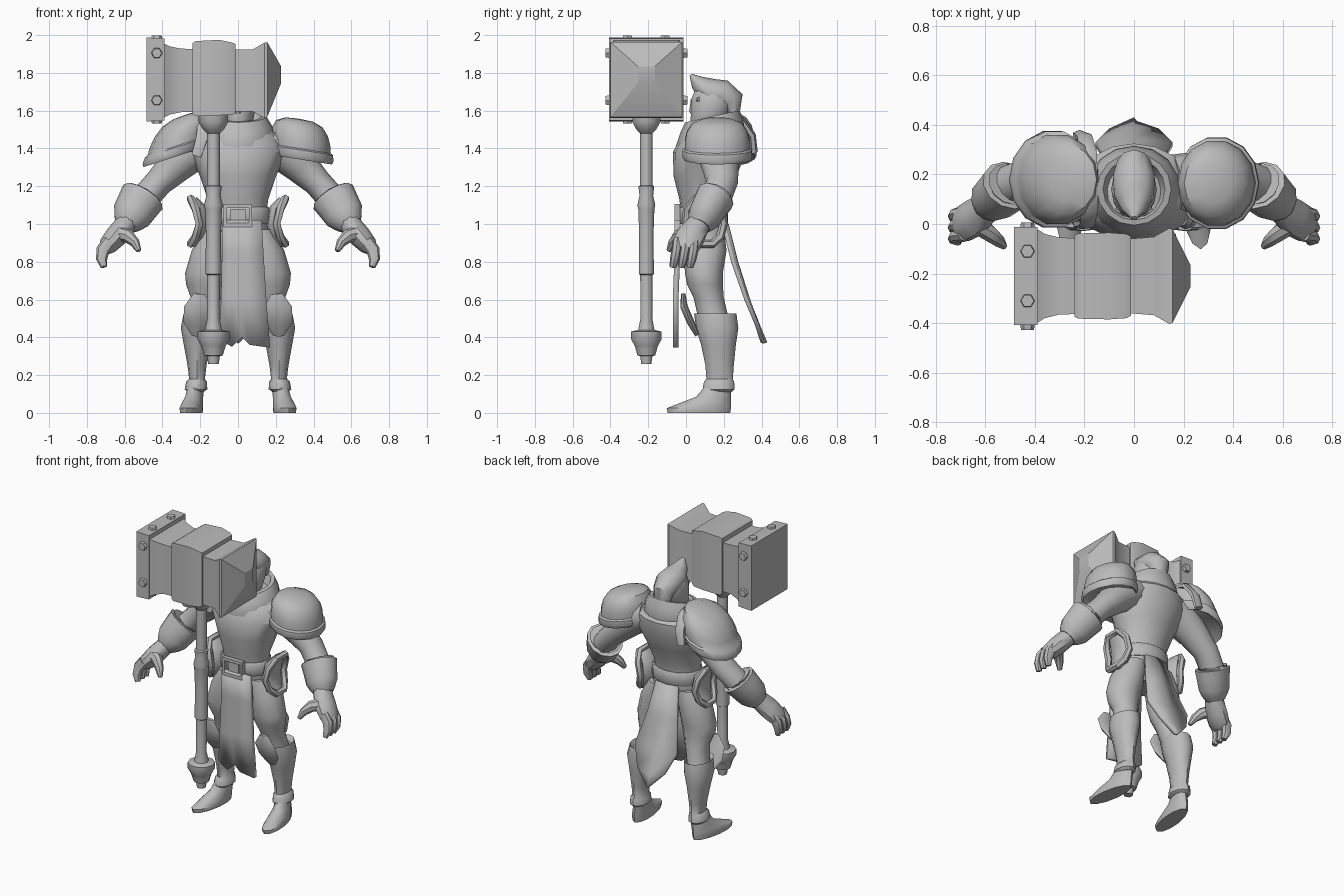
import bpy, bmesh, math
from mathutils import Vector as V

grey = bpy.data.materials.new("plain grey")
grey.diffuse_color = (0.5, 0.5, 0.5, 1)
X, Y, Z = V((1, 0, 0)), V((0, 1, 0)), V((0, 0, 1))


def finish(name, bm, angle=40):
    bmesh.ops.recalc_face_normals(bm, faces=bm.faces)
    me = bpy.data.meshes.new(name)
    bm.to_mesh(me)
    bm.free()
    me.materials.append(grey)
    ob = bpy.data.objects.new(name, me)
    bpy.context.collection.objects.link(ob)
    bpy.ops.object.select_all(action='DESELECT')
    ob.select_set(True)
    bpy.context.view_layer.objects.active = ob
    bpy.ops.object.shade_smooth_by_angle(angle=math.radians(angle))
    return ob


def loft(name, pts, n=12, frame=None, ref=Y, s=1, angle=40, closed=False):
    """Skin elliptical rings (x, y, z, ra, rb); square when n is 4. s=-1 mirrors in x."""
    bm = bmesh.new()
    rings = []
    cs = [V(p[:3]) for p in pts]
    k, off = (math.sqrt(2), math.pi / 4) if n == 4 else (1, 0)
    m = len(pts)
    for i, p in enumerate(pts):
        if frame:
            a, b = frame
        else:
            if closed:
                t = cs[(i + 1) % m] - cs[i - 1]
            else:
                t = cs[min(i + 1, m - 1)] - cs[max(i - 1, 0)]
            t.normalize()
            a = t.cross(ref).normalized()
            b = t.cross(a)
        ring = []
        for j in range(n):
            w = off + 2 * math.pi * j / n
            c = cs[i] + a * (p[3] * k * math.cos(w)) + b * (p[4] * k * math.sin(w))
            ring.append(bm.verts.new((c.x * s, c.y, c.z)))
        rings.append(ring)
    for i in range(m if closed else m - 1):
        r, q = rings[i], rings[(i + 1) % m]
        for j in range(n):
            bm.faces.new((r[j], r[(j + 1) % n], q[(j + 1) % n], q[j]))
    if not closed:
        bm.faces.new(rings[0])
        bm.faces.new(rings[-1])
    return finish(name, bm, angle)


def upright(name, pts, n=14, s=1, b=Y, **kw):
    return loft(name, pts, n, (X, b), s=s, **kw)


def sheet(name, rows, thick):
    bm = bmesh.new()
    g = [[bm.verts.new(p) for p in r] for r in rows]
    for r, q in zip(g, g[1:]):
        for j in range(len(r) - 1):
            bm.faces.new((r[j], r[j + 1], q[j + 1], q[j]))
    ob = finish(name, bm)
    mod = ob.modifiers.new("thickness", 'SOLIDIFY')
    mod.thickness = thick
    mod.offset = 0


# Torso, collar and belt
upright("torso", [(0, .10, .84, .13, .09), (0, .10, .95, .165, .115), (0, .09, 1.05, .15, .115),
                  (0, .09, 1.13, .16, .125), (0, .10, 1.25, .2, .165), (0, .125, 1.38, .26, .195),
                  (0, .15, 1.46, .23, .175), (0, .15, 1.53, .13, .12)], 16)
upright("collar", [(0, .13, 1.39, .16, .17), (0, .13, 1.45, .195, .185), (0, .135, 1.52, .18, .165),
                   (0, .14, 1.57, .15, .145), (0, .14, 1.57, .125, .125), (0, .14, 1.51, .1, .1)],
        16, b=V((0, 1, .22)))
upright("belt", [(0, .09, 1.0, .165, .125), (0, .09, 1.01, .172, .132),
                 (0, .09, 1.08, .168, .132), (0, .09, 1.09, .16, .125)], 16)
loft("buckle_frame", [(-.068, -.046, .995, .013, .014), (.066, -.046, .995, .013, .014),
                      (.066, -.046, 1.095, .013, .014), (-.068, -.046, 1.095, .013, .014)],
     4, closed=True)
loft("buckle_plate", [(0, -.043, 1.01, .04, .01), (0, -.043, 1.08, .04, .01)], 4, (X, Y))

# Head with swept hair
upright("head", [(0, .15, 1.46, .075, .08), (0, .10, 1.50, .05, .07), (0, .115, 1.535, .078, .095),
                 (0, .13, 1.60, .09, .105), (0, .14, 1.66, .092, .115), (0, .145, 1.71, .075, .1),
                 (0, .15, 1.74, .04, .06)])
loft("hair", [(0, .025, 1.79, .008, .012), (0, .06, 1.75, .04, .05), (0, .12, 1.70, .075, .085),
              (0, .19, 1.685, .08, .088), (0, .24, 1.65, .07, .07), (0, .255, 1.58, .03, .05)],
     10, ref=X)
upright("nose", [(0, .034, 1.585, .018, .014), (0, .032, 1.60, .018, .018), (0, .04, 1.66, .01, .015)], 6)
loft("brow", [(-.07, .07, 1.66, .012, .012), (0, .035, 1.65, .014, .014),
              (.07, .07, 1.66, .012, .012)], 6)

# Front cloth with a torn hem, and pointed rear cloth
cols = [0, .25, .45, .6, 1]
hem = [.39, .35, .40, .36, .345]
rows = [[(a + (b - a) * c, y, z) for c in cols]
        for z, y, a, b in [(1.02, -.045, -.085, .125), (.85, -.045, -.085, .135),
                           (.6, -.055, -.09, .15)]]
rows.append([(-.1 + .27 * c, -.055, h) for c, h in zip(cols, hem)])
sheet("front_cloth", rows, .03)
sheet("rear_cloth", [[(-w, y - .015, z + d), (0, y, z), (w, y - .015, z + d)] for w, y, z, d in
                     [(.08, .215, 1.0, 0), (.11, .265, .8, 0), (.155, .335, .58, .02),
                      (.1, .39, .44, .03), (.01, .42, .37, .005)]], .022)

for s, side in ((1, "left"), (-1, "right")):
    # Arm, glove cuff and hand
    loft(side + "_arm", [(.16, .16, 1.42, .1, .12), (.24, .17, 1.39, .11, .12), (.33, .18, 1.31, .095, .1),
                         (.42, .19, 1.22, .075, .085), (.5, .16, 1.13, .075, .08)], s=s)
    loft(side + "_cuff", [(.512, .15, 1.13, .08, .08), (.497, .162, 1.155, .105, .09),
                          (.504, .156, 1.143, .122, .105), (.525, .137, 1.11, .116, .1),
                          (.565, .1, 1.045, .106, .092), (.583, .083, 1.015, .085, .078),
                          (.6, .07, .99, .06, .06)], s=s)
    loft(side + "_palm", [(.56, .1, 1.05, .055, .055), (.6, .06, .99, .058, .065),
                          (.645, .025, .935, .06, .078), (.69, .0, .885, .05, .075),
                          (.712, -.005, .86, .032, .06)], 10, s=s)
    for i, y in enumerate((.045, 0, -.045)):
        loft(f"{side}_finger_{i}", [(.68, y, .91, .036, .026), (.715, y - .005, .862, .036, .026),
                                    (.722, y - .015, .815, .03, .025),
                                    (.71, y - .025, .772, .017, .018)], 8, s=s)
    loft(side + "_thumb", [(.635, 0, .95, .042, .04), (.58, -.04, .935, .036, .034),
                           (.545, -.07, .9, .026, .026), (.525, -.09, .858, .014, .014)], 8, s=s)

    # Hip pouch with raised rim
    loft(side + "_hip_pouch", [(.235, .1, 1.13, .022, .06), (.2, .1, 1.08, .034, .085),
                               (.185, .1, 1.0, .036, .09), (.2, .1, .93, .034, .075),
                               (.235, .1, .885, .022, .045)], 8, s=s)
    loft(side + "_hip_rim", [(.25, .05, 1.135, .022, .022), (.225, .005, 1.08, .022, .022),
                             (.205, .0, 1.0, .022, .022), (.225, .02, .93, .022, .022),
                             (.25, .06, .895, .022, .022), (.25, .14, .895, .022, .022),
                             (.225, .18, .93, .022, .022), (.205, .2, 1.0, .022, .022),
                             (.225, .195, 1.08, .022, .022), (.25, .15, 1.135, .022, .022)],
         6, ref=X, s=s, closed=True)

    # Leg, boot, foot and knee guard
    upright(side + "_thigh", [(.1, .1, .97, .09, .1), (.14, .1, .86, .105, .115), (.165, .095, .74, .115, .1),
                              (.17, .1, .68, .105, .095), (.17, .12, .61, .08, .08),
                              (.2, .15, .48, .07, .08)], 12, s)
    upright(side + "_boot", [(.2, .15, .5, .07, .09), (.205, .155, .525, .083, .112),
                             (.215, .165, .45, .088, .112), (.217, .172, .36, .07, .092),
                             (.217, .178, .25, .05, .075), (.217, .178, .18, .042, .07),
                             (.22, .175, .165, .055, .08), (.222, .173, .125, .06, .085),
                             (.224, .17, .11, .04, .07)], 12, s)
    upright(side + "_foot", [(.247, .068, 0, .056, .166), (.247, .068, .025, .06, .17),
                             (.242, .1, .05, .056, .138), (.232, .145, .085, .048, .092),
                             (.224, .17, .14, .042, .07)], 12, s, V((-.13, 1, 0)))
    loft(side + "_knee_guard", [(.205, -.015, .63, .012, .03), (.21, -.01, .56, .02, .075),
                                (.215, .025, .48, .02, .075), (.215, .06, .41, .012, .03)],
         8, ref=X, s=s)

# Shoulder pads: flared rim below a full, flat-topped dome leaning inward
for name, s, c, u, ra, rb, h, tilt in (
        ("left", 1, (.335, .165, 1.36), V((-.06, 0, 1)), .165, .18, .195, 9),
        ("right", -1, (.33, .18, 1.375), V((-.3, 0, 1)), .175, .19, .205, 18)):
    t = math.radians(tilt)
    a = V((math.cos(t), 0, -math.sin(t)))
    prof = [(.85, .02), (.99, -.1), (1.05, .0), (1.04, .16), (.97, .2), (.97, .42),
            (.91, .66), (.75, .88), (.45, .99), (.06, 1.01)]
    loft(name + "_shoulder_pad", [(*(V(c) + u * (h * k)), ra * r, rb * r) for r, k in prof],
         14, (a, Y), s=s)
loft("right_pad_ridge", [(-.22, .0, 1.36, .02, .03), (-.19, .0, 1.46, .02, .035), (-.18, .06, 1.54, .02, .04),
                         (-.18, .17, 1.575, .02, .04), (-.185, .29, 1.55, .02, .04),
                         (-.2, .35, 1.47, .02, .035), (-.22, .36, 1.38, .02, .03)], 6, ref=X)


# Hammer head: square sections along x
def block(name, secs):
    loft(name, [(x, -.21, z, ry, rz) for x, z, ry, rz in secs], 4, (Y, Z), angle=25)


block("hammer_core", [(-.4, 1.76, .195, .2), (-.36, 1.76, .17, .18), (-.3, 1.76, .155, .168),
                      (-.02, 1.76, .15, .165), (.08, 1.76, .158, .165), (.14, 1.76, .192, .2),
                      (.155, 1.765, .19, .198), (.228, 1.79, .045, .045)])
block("hammer_plate", [(-.485, 1.765, .197, .222), (-.39, 1.765, .197, .218)])
block("hammer_band", [(-.24, 1.77, .165, .188), (-.225, 1.77, .172, .198), (-.1, 1.775, .175, .2),
                      (-.03, 1.77, .17, .19), (-.012, 1.77, .16, .182)])
# Hexagonal bolts on the four sides of the plate
for i, d in enumerate((-.125, .125)):
    for e in (-1, 1):
        y, z = -.21 + e * .195, 1.765 + e * .215
        loft(f"side_bolt_{i}_{e}", [(-.43, y, 1.78 + d, .03, .03),
                                    (-.43, y + e * .022, 1.78 + d, .026, .026)], 6, (X, Z), angle=20)
        loft(f"top_bolt_{i}_{e}", [(-.43, -.21 + d * .8, z, .03, .03),
                                   (-.43, -.21 + d * .8, z + e * .018, .026, .026)], 6, (X, Y), angle=20)

# Hammer handle turned as one profile, from pommel to collar
prof = [(.26, .028), (.3, .034), (.305, .05), (.34, .06), (.355, .065), (.39, .085), (.43, .085), (.44, .045),
        (.5, .033), (.73, .034), (.735, .042), (.95, .04), (1.08, .045), (1.1, .05), (1.15, .038),
        (1.2, .044), (1.205, .034), (1.48, .034), (1.5, .055), (1.54, .078), (1.6, .078)]
upright("hammer_handle", [(-.13, -.21, z, r, r) for z, r in prof], 10)
